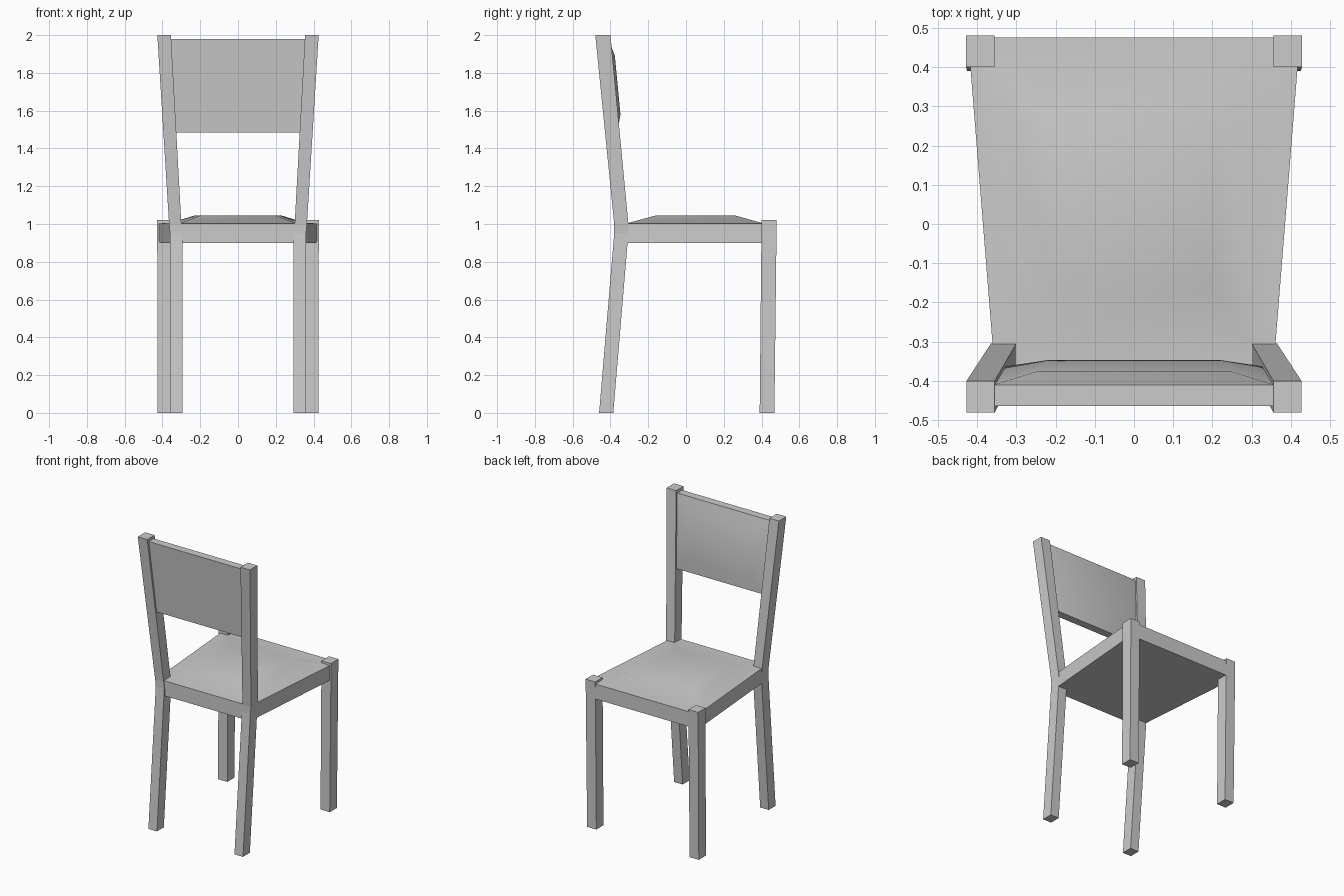
import bpy
import bmesh
from math import radians

if "Cube" in bpy.data.objects:
    bpy.data.objects.remove(bpy.data.objects["Cube"], do_unlink=True)

GREY = (0.6, 0.6, 0.6, 1)
mat = bpy.data.materials.new("light grey")
mat.use_nodes = True
mat.diffuse_color = GREY
mat.node_tree.nodes["Principled BSDF"].inputs["Base Color"].default_value = GREY


def loft(name, rings, smooth=False):
    """Skin a list of four-cornered rings and cap both ends."""
    bm = bmesh.new()
    loops = [[bm.verts.new(p) for p in ring] for ring in rings]
    for a, b in zip(loops, loops[1:]):
        for i in range(4):
            j = (i + 1) % 4
            bm.faces.new((a[i], a[j], b[j], b[i]))
    bm.faces.new(loops[0][::-1])
    bm.faces.new(loops[-1])
    bmesh.ops.recalc_face_normals(bm, faces=bm.faces)
    mesh = bpy.data.meshes.new(name)
    bm.to_mesh(mesh)
    bm.free()
    mesh.materials.append(mat)
    obj = bpy.data.objects.new(name, mesh)
    bpy.context.collection.objects.link(obj)
    if smooth:
        bpy.ops.object.select_all(action='DESELECT')
        obj.select_set(True)
        bpy.context.view_layer.objects.active = obj
        bpy.ops.object.shade_smooth_by_angle(angle=radians(35))
    return obj


def box_ring(x0, x1, y0, y1, z):
    return [(x0, y0, z), (x1, y0, z), (x1, y1, z), (x0, y1, z)]


def tapered_ring(back_x, front_x, y0, y1, z):
    """Symmetric trapezoid, wider at the seat front."""
    return [(-back_x, y0, z), (back_x, y0, z), (front_x, y1, z), (-front_x, y1, z)]


def panel_ring(low_x, high_x, low_z, high_z, offset):
    """Ring in the leaning plane of the back posts, offset from their face."""
    def y(z):
        return -0.305 - 0.095 * (z - 1.0) + offset
    return [(-low_x, y(low_z), low_z), (low_x, y(low_z), low_z),
            (high_x, y(high_z), high_z), (-high_x, y(high_z), high_z)]


# Legs: bent back posts and straight front legs, mirrored left and right
for side, s in (("left", 1), ("right", -1)):
    loft("back_post_" + side, [
        box_ring(s * 0.295, s * 0.36, -0.46, -0.385, 0),
        box_ring(s * 0.295, s * 0.36, -0.38, -0.305, 0.95),
        box_ring(s * 0.30, s * 0.365, -0.38, -0.305, 1.0),
        box_ring(s * 0.355, s * 0.427, -0.48, -0.40, 2.0)])
    loft("front_leg_" + side, [
        box_ring(s * 0.355, s * 0.425, 0.39, 0.468, 0),
        box_ring(s * 0.355, s * 0.428, 0.40, 0.48, 1.02)])

# Seat: tapered frame with a padded top
loft("seat", [
    tapered_ring(0.355, 0.423, -0.375, 0.475, 0.90),
    tapered_ring(0.355, 0.423, -0.375, 0.475, 1.003),
    tapered_ring(0.30, 0.355, -0.305, 0.40, 1.006),
    tapered_ring(0.20, 0.23, -0.16, 0.26, 1.045)], smooth=True)

# Backrest: leaning panel with a padded front
loft("backrest", [
    panel_ring(0.328, 0.358, 1.485, 1.98, -0.066),
    panel_ring(0.328, 0.358, 1.485, 1.98, -0.012),
    panel_ring(0.22, 0.25, 1.58, 1.89, 0.013)], smooth=True)
